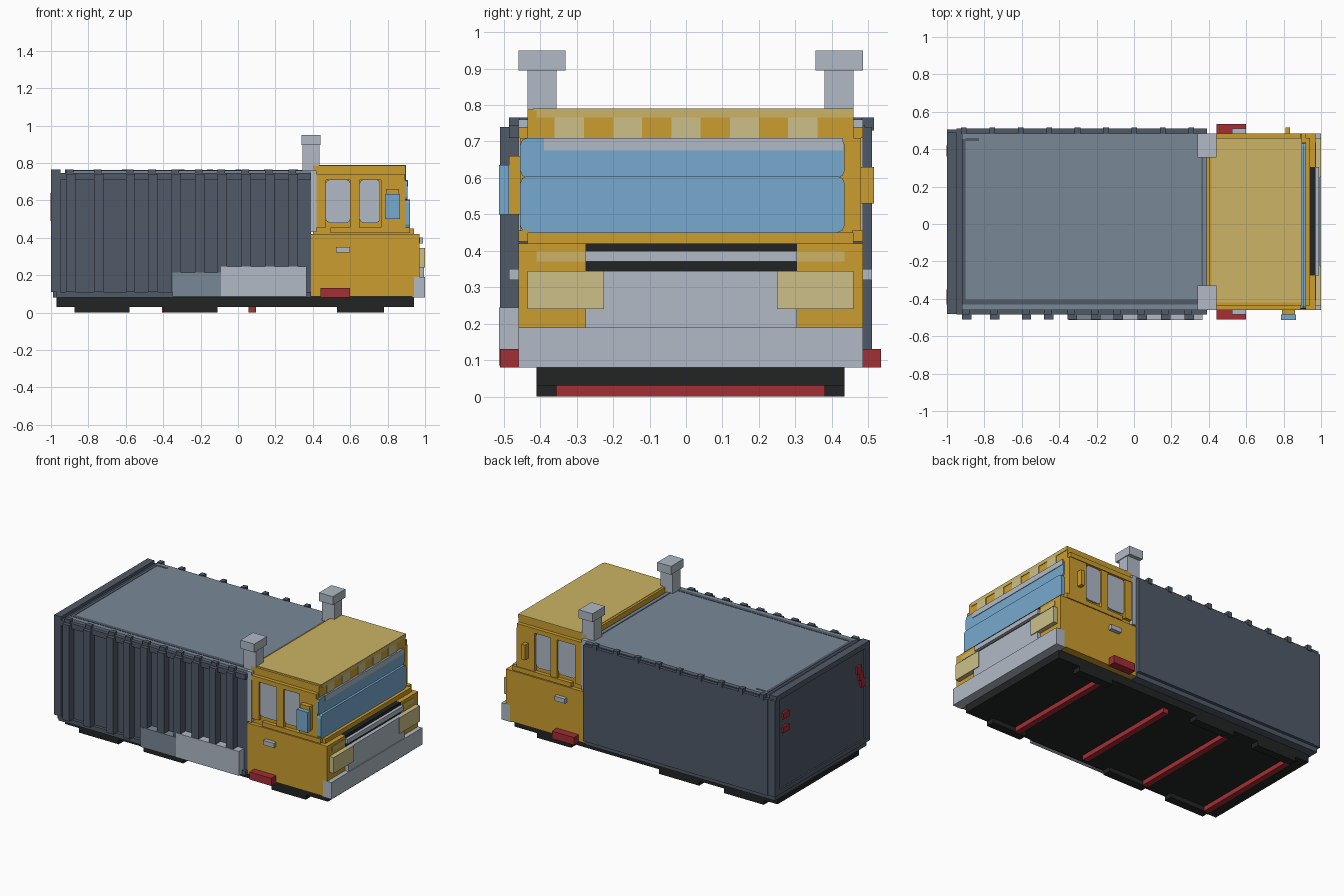
import bpy
import bmesh

cube = bpy.data.objects.get("Cube")
if cube:
    bpy.data.objects.remove(cube, do_unlink=True)


def linear(byte):
    value = byte / 255
    return value / 12.92 if value < 0.04 else ((value + 0.055) / 1.055) ** 2.4


def material(name, red, green, blue):
    mat = bpy.data.materials.new(name)
    colour = (linear(red), linear(green), linear(blue), 1)
    mat.use_nodes = True
    mat.diffuse_color = colour
    mat.node_tree.nodes["Principled BSDF"].inputs["Base Color"].default_value = colour
    return mat


slate = material("dark slate", 80, 90, 104)
steel = material("mid slate", 121, 136, 150)
grey = material("light grey", 177, 186, 198)
yellow = material("cab yellow", 204, 158, 46)
tan = material("roof tan", 204, 181, 102)
cream = material("lamp cream", 204, 192, 138)
glass = material("glass blue", 118, 170, 206)
crimson = material("dark red", 162, 46, 51)
black = material("near black", 34, 36, 36)


def box(name, mat, xs, ys, zs, chamfer=None):
    """Box given by ranges in hundredths; chamfer cuts the corners seen along one axis."""
    bm = bmesh.new()
    bmesh.ops.create_cube(bm, size=1)
    ranges = (xs, ys, zs)
    for vert in bm.verts:
        for axis, (low, high) in enumerate(ranges):
            vert.co[axis] = (high if vert.co[axis] > 0 else low) / 100
    if chamfer is not None:
        edges = [e for e in bm.edges
                 if abs((e.verts[0].co - e.verts[1].co).normalized()[chamfer]) > 0.9]
        bmesh.ops.bevel(bm, geom=edges, offset=0.02, segments=2,
                        profile=0.5, affect='EDGES')
    mesh = bpy.data.meshes.new(name)
    bm.to_mesh(mesh)
    bm.free()
    mesh.materials.append(mat)
    obj = bpy.data.objects.new(name, mesh)
    bpy.context.collection.objects.link(obj)
    return obj


def pair(name, mat, xs, ys, zs, chamfer=None):
    """The same box on both sides of the vehicle."""
    box(name + "_near", mat, xs, ys, zs, chamfer)
    box(name + "_far", mat, xs, (2.5 - ys[1], 2.5 - ys[0]), zs, chamfer)


# chassis, skids and cross bars
box("chassis", black, (-97, 94), (-41, 43.5), (3, 8.5))
for start, end in ((-87, -58), (-40, -11), (53, 78)):
    pair("skid", black, (start, end), (-41, -35.5), (0, 3))
for middle in (-85.5, -38.5, 7.5, 59):
    box("cross_bar", crimson, (middle - 2, middle + 2), (-35.5, 38), (0, 3))

# cargo body with end frame and rails
box("cargo_body", slate, (-99, 39), (-46, 49), (8, 74.5))
box("rear_frame_top", slate, (-100, -95), (-48, 49), (73, 76.5))
pair("rear_post", slate, (-100, -95), (-48, -43), (11, 74))
box("rear_frame_sill", slate, (-100, -95), (-48, 49), (11, 14))
box("near_top_rail", slate, (-95, 39), (-48.5, -45), (71, 74.5))
box("near_sill", slate, (-97, 39), (-48, -45), (8, 11))
box("far_wall", slate, (-95, 39), (48, 51), (11, 74))

# cargo roof with sunken border lines
box("roof_slab", steel, (-92, 39), (-46, 48.5), (74, 76))
box("roof_back_line", slate, (-92, -90), (-43, 45.5), (75.8, 76.2))
box("roof_near_line", slate, (-92, 37), (-43, -40.5), (75.8, 76.2))
box("roof_far_line", slate, (-90, -83), (44.5, 46), (75.8, 76.2))
box("roof_front_line", slate, (36, 37), (-43, 46), (75.8, 76.2))

# near side ribs with clips, far side clips
for start in (-92, -77, -60, -48, -35.5, -23, -11, 2, 14.5, 27):
    box("rib", slate, (start, start + 5), (-51, -45.5), (11, 74))
    box("rib_clip", slate, (start, start + 4), (-48.5, -45.5), (74, 76.5))
for step in range(9):
    middle = -91 + step * 15.2
    box("far_clip", slate, (middle - 1.5, middle + 1.5), (48, 51.5), (73, 76.5))

# side lockers
box("small_locker", steel, (-35, -9), (-51.3, -46), (8.5, 21.5))
box("large_locker", grey, (-9, 36.5), (-51.3, -46), (8.5, 24.5))

# rear lamps
for low in (50, 59):
    box("rear_lamp", crimson, (-100.3, -99), (36, 42), (low, low + 4))
for shift in range(3):
    left = -43 + shift * 2
    box("rear_marker", crimson, (-100.3, -99),
        (left, left + 4), (49 + shift * 5, 54 + shift * 5))

# cab shells and roof
box("lower_cab", yellow, (39, 94), (-46, 48.5), (8.5, 42))
box("upper_cab", yellow, (40, 89.5), (-43.5, 46), (42, 78.7))
box("cab_roof", tan, (41.5, 89.8), (-42, 46), (78.5, 79))
box("roof_front_band", tan, (89, 89.9), (-41, 46), (76.5, 78.7))
pair("roof_gutter", yellow, (42, 89), (-46, -43), (71, 74))
pair("cab_ledge", yellow, (49.5, 92), (-46, -43), (42.5, 45.5))
pair("cab_front_post", yellow, (76.5, 89.5), (-45.5, -43), (45.5, 71))
pair("cab_back_post", yellow, (42, 47), (-45.5, -43), (45.5, 71))
pair("door_post", yellow, (60, 65), (-45.5, -43), (45.5, 71))
box("cowl", yellow, (89, 94), (-43.5, 46), (42, 45))

# windscreen, visor and marker lights
box("upper_windscreen", glass, (88, 90.5), (-45.5, 43.5), (60, 71), 0)
box("lower_windscreen", glass, (88, 92), (-45.5, 43.5), (45, 60.5), 0)
box("visor_band", grey, (90, 90.9), (-39, 43), (67.5, 71))
for step in range(5):
    left = -36 + step * 16
    box("marker_light", cream, (89, 89.9), (left, left + 8), (71, 76.5))

# side windows, handles, mirrors and steps
for start, end in ((47, 60), (65, 76)):
    pair("side_window", grey, (start, end), (-44.5, -43), (48, 71), 1)
pair("door_handle", grey, (52.5, 60), (-48.5, -45.5), (32, 35))
pair("step", crimson, (44, 60), (-51, -45.5), (8, 13))
box("near_mirror", glass, (78.5, 86.5), (-51.3, -48.5), (50, 63.5))
box("near_mirror_arm", yellow, (79, 86), (-48.5, -43), (50, 66))
box("far_mirror", yellow, (81, 83.5), (45, 51.5), (53, 63))

# exhaust stacks behind the cab
pair("stack_pipe", grey, (39, 42), (-46, -42), (43, 76))
pair("stack_neck", grey, (34.5, 43.5), (-43.5, -35.5), (74, 90))
pair("stack_cap", grey, (34, 44), (-46, -33), (89.5, 95))

# bumper, grille and headlamps
box("bumper", grey, (93, 100), (-46, 48.5), (8, 19))
box("bumper_centre", grey, (93, 99.5), (-27.5, 30.5), (19, 34.5))
box("grille", black, (93, 97), (-27.5, 30.5), (34, 42))
box("grille_bar", grey, (96, 99), (-27.5, 30.5), (37, 40))
pair("lamp_housing", yellow, (93, 97), (-46, -27.5), (19, 42))
pair("indicator", tan, (96, 97.4), (-41, -27.5), (37, 40))
pair("headlamp", cream, (94, 100), (-43.5, -22.5), (24, 34.5))
